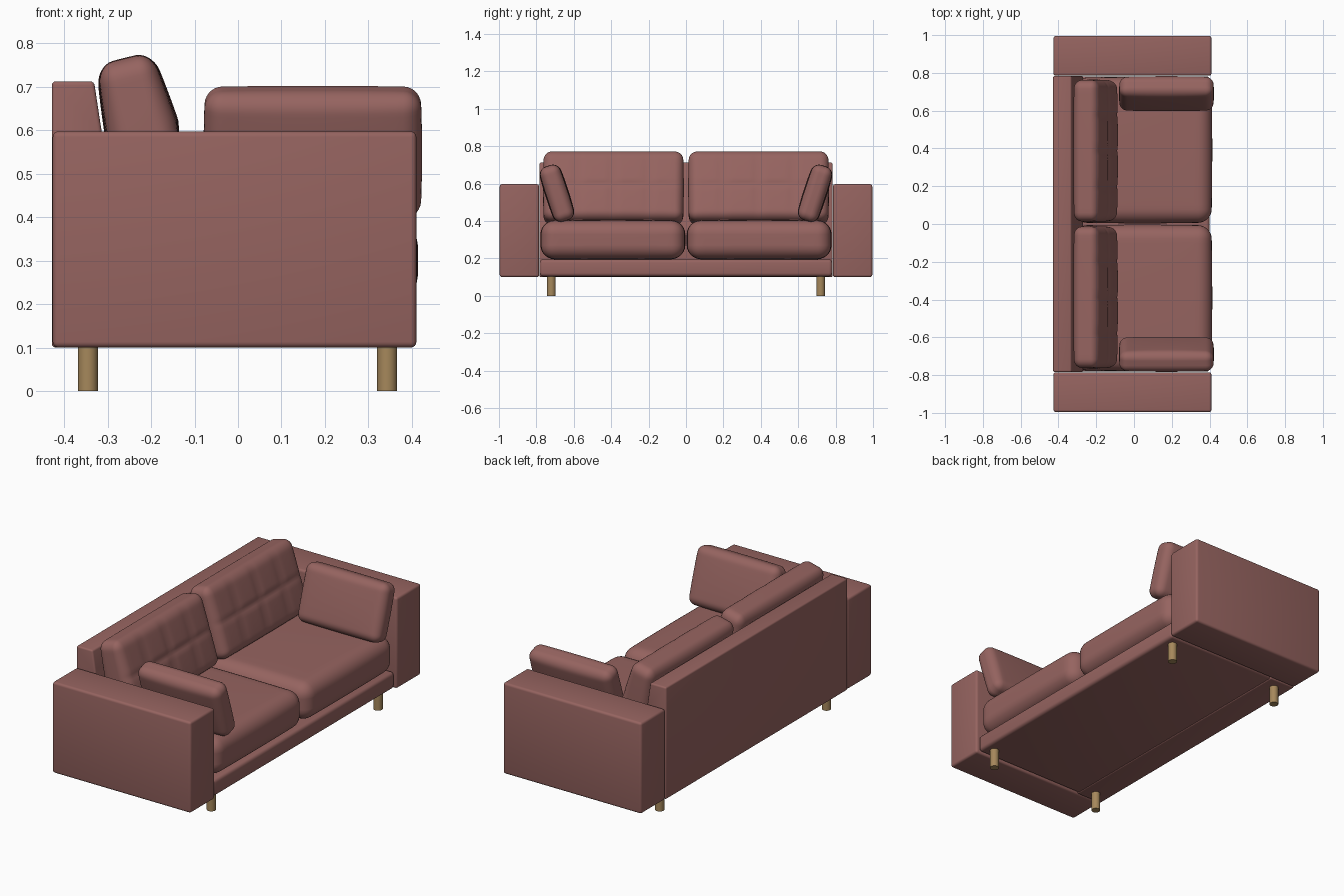
import bpy, bmesh, math
from mathutils import Matrix, Vector

if "Cube" in bpy.data.objects:
    bpy.data.objects.remove(bpy.data.objects["Cube"])


def material(name, rgb):
    m = bpy.data.materials.new(name)
    m.diffuse_color = (*rgb, 1)
    m.use_nodes = True
    m.node_tree.nodes["Principled BSDF"].inputs["Base Color"].default_value = m.diffuse_color
    return m


FABRIC = material("dusty rose fabric", (0.305, 0.127, 0.117))
WOOD = material("light wood", (0.38, 0.245, 0.105))


def finish(bm, name, mat, angle=40):
    bmesh.ops.recalc_face_normals(bm, faces=bm.faces)
    me = bpy.data.meshes.new(name)
    bm.to_mesh(me)
    bm.free()
    me.materials.append(mat)
    ob = bpy.data.objects.new(name, me)
    bpy.context.collection.objects.link(ob)
    bpy.ops.object.select_all(action='DESELECT')
    ob.select_set(True)
    bpy.context.view_layer.objects.active = ob
    bpy.ops.object.shade_smooth_by_angle(angle=math.radians(angle))
    return ob


def prism(name, profile, y0, y1, bevel):
    """Extrude an x/z profile along y, with softened edges."""
    bm = bmesh.new()
    f = bm.faces.new([bm.verts.new((x, y0, z)) for x, z in profile])
    ext = bmesh.ops.extrude_face_region(bm, geom=[f])
    for v in ext['geom']:
        if isinstance(v, bmesh.types.BMVert):
            v.co.y = y1
    bmesh.ops.bevel(bm, geom=bm.edges[:], offset=bevel, segments=4,
                    profile=0.5, affect='EDGES')
    return finish(bm, name, FABRIC)


def box(name, x0, x1, y0, y1, z0, z1, bevel):
    return prism(name, [(x0, z0), (x1, z0), (x1, z1), (x0, z1)], y0, y1, bevel)


def cushion(name, size, r, mat, dome=0.1, side=0.02, taper=0.0, tuft=0.0):
    """Rounded box puffed along local z; tuft cuts seams in the +z face."""
    h = Vector(size) / 2
    bm = bmesh.new()
    bmesh.ops.create_cube(bm, size=2)
    bmesh.ops.subdivide_edges(bm, edges=bm.edges[:], cuts=31, use_grid_fill=True)
    for v in bm.verts:
        u = v.co.copy()
        p, q = Vector(), Vector()
        for i in range(3):
            c, s = abs(u[i]), math.copysign(1, u[i])
            ri = min(r, h[i] * 0.9)
            inner = h[i] - ri
            p[i] = s * (inner * c / 0.75 if c < 0.75 else inner + ri * (c - 0.75) / 0.25)
            q[i] = s * min(abs(p[i]), inner)
        d = p - q
        if d.length > 1e-7:
            p = q + d.normalized() * max(abs(k) for k in d)
        a, b = p.x / h.x, p.y / h.y
        wa, wb, wz = 1 - a * a, 1 - b * b, 1 - (p.z / h.z) ** 2
        top = p.z > 0.6 * h.z
        p.z *= (1 - dome) + 2 * dome * max(wa, 0) ** 0.5 * max(wb, 0) ** 0.5
        p.z *= 1 - taper * b
        p.x *= 1 + side * wb * wz
        p.y *= 1 + side * wa * wz
        if tuft and top:
            g = max([math.exp(-((a - k) / 0.05) ** 2) for k in (-0.5, 0, 0.5)]
                    + [math.exp(-(b / 0.08) ** 2)])
            p.z -= tuft * g * max(wa, 0) ** 0.5 * max(wb, 0) ** 0.5
        v.co = p
    bm.transform(mat)
    return finish(bm, name, FABRIC, 50)


# base frame and sloping backrest
box("base", -0.42, 0.40, -0.782, 0.782, 0.104, 0.195, 0.018)
prism("backrest", [(-0.428, 0.10), (-0.27, 0.10), (-0.27, 0.35), (-0.314, 0.60),
                   (-0.331, 0.712), (-0.428, 0.712)], -0.784, 0.784, 0.009)

# axis swap: local x -> world y, local y -> world z, local z -> world x
UPRIGHT = Matrix(((0, 0, 1, 0), (1, 0, 0, 0), (0, 1, 0, 0), (0, 0, 0, 1)))

for s, tag in ((-1, "left"), (1, "right")):
    # arms
    box(tag + "_arm", -0.426, 0.41, *sorted((s * 0.785, s * 0.996)), 0.10, 0.597, 0.013)
    # seat cushions
    cushion(tag + "_seat_cushion", (0.73, 0.766, 0.208), 0.07,
            Matrix.Translation((0.045, s * 0.391, 0.30)), dome=0.04, side=0.012)
    # tufted back cushions
    cushion(tag + "_back_cushion", (0.745, 0.385, 0.165), 0.045,
            Matrix.Translation((-0.215, s * 0.388, 0.577))
            @ Matrix.Rotation(math.radians(-14), 4, 'Y') @ UPRIGHT,
            dome=0.08, side=0.01, taper=0.18, tuft=0.007)
    # loose side cushions leaning on the arms
    cushion(tag + "_side_cushion", (0.495, 0.305, 0.115), 0.04,
            Matrix.Translation((0.172, s * 0.69, 0.548))
            @ Matrix.Rotation(math.radians(-18 * s), 4, 'X')
            @ Matrix.Rotation(math.radians(90), 4, 'X'),
            dome=0.1, side=0.015)
    # legs
    for x, end in ((-0.345, "rear"), (0.343, "front")):
        bm = bmesh.new()
        bmesh.ops.create_cone(bm, cap_ends=True, segments=24, radius1=0.023,
                              radius2=0.023, depth=0.11,
                              matrix=Matrix.Translation((x, s * 0.72, 0.055)))
        finish(bm, f"{tag}_{end}_leg", WOOD)
